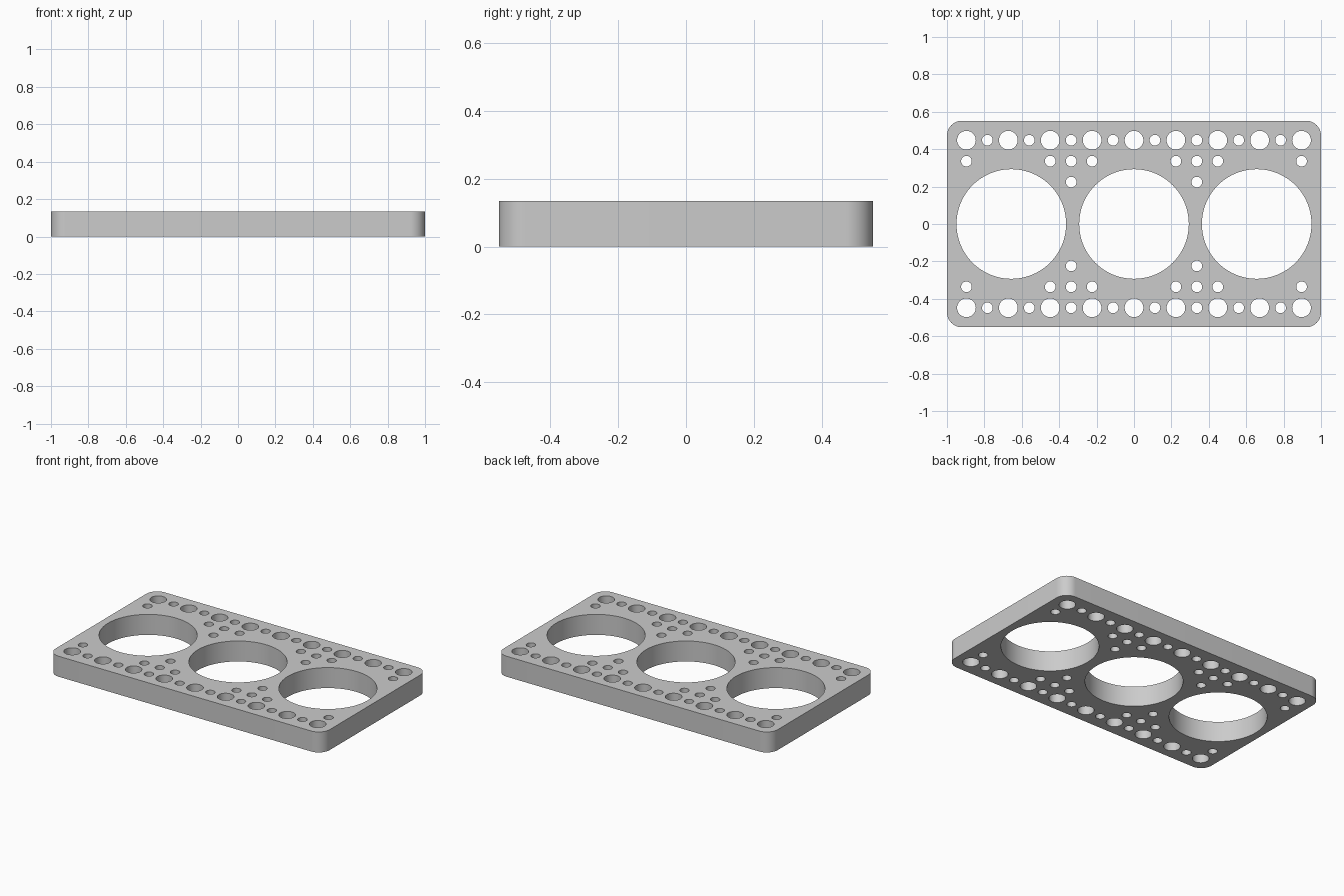
import bpy, bmesh
from math import cos, sin, pi, radians

cube = bpy.data.objects.get("Cube")
if cube:
    bpy.data.objects.remove(cube, do_unlink=True)

LENGTH, WIDTH, HEIGHT, CORNER = 2.0, 1.104, 0.135, 0.08
PITCH = 0.112          # spacing of the hole grid
BIG, MEDIUM, SMALL = 0.293, 0.05, 0.0285


def arc(cx, cy, r, start, sweep, steps):
    return [(cx + r * cos(start + sweep * i / steps),
             cy + r * sin(start + sweep * i / steps)) for i in range(steps + 1)]


def add_loop(curve, points):
    spline = curve.splines.new('POLY')
    spline.points.add(len(points) - 1)
    for p, (x, y) in zip(spline.points, points):
        p.co = (x, y, 0, 1)
    spline.use_cyclic_u = True


def add_hole(curve, x, y, r, steps):
    add_loop(curve, arc(x, y, r, 0, 2 * pi, steps)[:-1])


# Flat profile: rounded rectangle with holes
profile = bpy.data.curves.new("plate_profile", 'CURVE')
profile.dimensions = '2D'
profile.fill_mode = 'BOTH'
profile.extrude = HEIGHT / 2
outline = []
ix, iy = LENGTH / 2 - CORNER, WIDTH / 2 - CORNER
for k, (sx, sy) in enumerate([(1, 1), (-1, 1), (-1, -1), (1, -1)]):
    outline += arc(sx * ix, sy * iy, CORNER, k * pi / 2, pi / 2, 16)
add_loop(profile, outline)

# Three large openings
for i in (-1, 0, 1):
    add_hole(profile, i * 0.656, 0, BIG, 96)

for side in (-1, 1):
    # Edge row alternating medium and small holes
    for i in range(-8, 9):
        add_hole(profile, i * PITCH, side * 4 * PITCH, SMALL if i % 2 else MEDIUM, 40)
    # Inner small holes between the openings and at the ends
    for i in (-8, -4, -3, -2, 2, 3, 4, 8):
        add_hole(profile, i * PITCH, side * 3 * PITCH, SMALL, 40)
    for i in (-3, 3):
        add_hole(profile, i * PITCH, side * 2 * PITCH, SMALL, 40)

# Turn the profile into a solid plate
source = bpy.data.objects.new("profile_helper", profile)
bpy.context.collection.objects.link(source)
bpy.context.view_layer.update()
mesh = bpy.data.meshes.new_from_object(
    source.evaluated_get(bpy.context.evaluated_depsgraph_get()))
bpy.data.objects.remove(source, do_unlink=True)

bm = bmesh.new()
bm.from_mesh(mesh)
bmesh.ops.remove_doubles(bm, verts=bm.verts, dist=0.0001)
bmesh.ops.translate(bm, verts=bm.verts, vec=(0, 0, HEIGHT / 2))
bmesh.ops.recalc_face_normals(bm, faces=bm.faces)
bm.to_mesh(mesh)
bm.free()

plate = bpy.data.objects.new("perforated_plate", mesh)
bpy.context.collection.objects.link(plate)

# Plain grey finish
grey = bpy.data.materials.new("plain_grey")
grey.use_nodes = True
colour = (0.6, 0.6, 0.6, 1)
grey.diffuse_color = colour
grey.node_tree.nodes["Principled BSDF"].inputs["Base Color"].default_value = colour
mesh.materials.clear()
mesh.materials.append(grey)

bpy.ops.object.select_all(action='DESELECT')
plate.select_set(True)
bpy.context.view_layer.objects.active = plate
bpy.ops.object.shade_smooth_by_angle(angle=radians(30))
